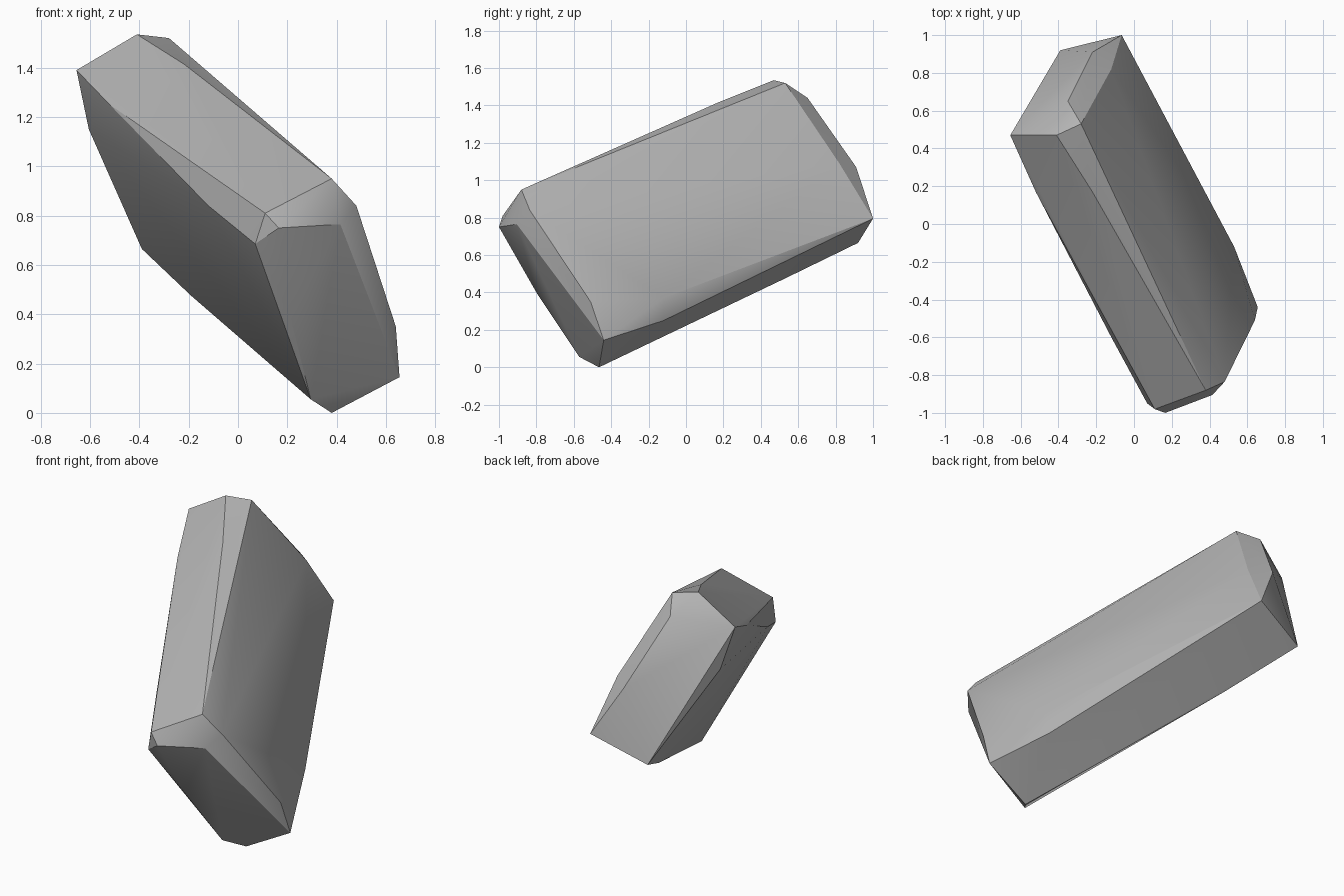
import bpy, bmesh, math

# Corner groups of the chipped stone slab
upper_end = [(-0.655, 0.47, 1.39), (-0.41, 0.47, 1.535), (-0.28, 0.53, 1.52),
             (-0.35, 0.65, 1.44), (-0.22, 0.91, 1.07), (-0.12, 0.82, 1.09),
             (-0.065, 1.0, 0.795), (-0.39, 0.92, 0.665), (-0.605, 0.54, 1.15)]
lower_end = [(0.38, -0.88, 0.95), (0.11, -0.98, 0.81), (0.165, -1.0, 0.75),
             (0.07, -0.95, 0.685), (0.415, -0.905, 0.765), (0.48, -0.835, 0.84),
             (0.64, -0.51, 0.35), (0.655, -0.44, 0.145), (0.38, -0.465, 0.0),
             (0.295, -0.57, 0.055), (0.21, -0.80, 0.40)]
# Gentle bulges along the long edges
long_edges = [(-0.52, 0.17, 1.25), (-0.12, -0.60, 0.84), (-0.22, 0.17, 1.415),
              (0.0, 0.01, 1.27), (0.13, -0.20, 1.15), (0.53, -0.12, 0.37),
              (0.15, 0.57, 0.605), (0.50, -0.12, 0.25), (-0.19, 0.53, 0.475)]

# Wrap the corners in one faceted stone skin
bm = bmesh.new()
for p in upper_end + lower_end + long_edges:
    bm.verts.new(p)
hull = bmesh.ops.convex_hull(bm, input=bm.verts[:])
loose = [v for v in bm.verts if not v.link_faces]
bmesh.ops.delete(bm, geom=loose, context='VERTS')
bmesh.ops.recalc_face_normals(bm, faces=bm.faces[:])
mesh = bpy.data.meshes.new("stone_slab")
bm.to_mesh(mesh)
bm.free()

stone = bpy.data.objects.new("stone_slab", mesh)
bpy.context.collection.objects.link(stone)

# Plain grey stone
grey = bpy.data.materials.new("stone_grey")
grey.diffuse_color = (0.45, 0.45, 0.45, 1.0)
mesh.materials.append(grey)

# Soft broad faces, crisp chipped edges
bpy.context.view_layer.objects.active = stone
stone.select_set(True)
bpy.ops.object.shade_smooth_by_angle(angle=math.radians(30))
